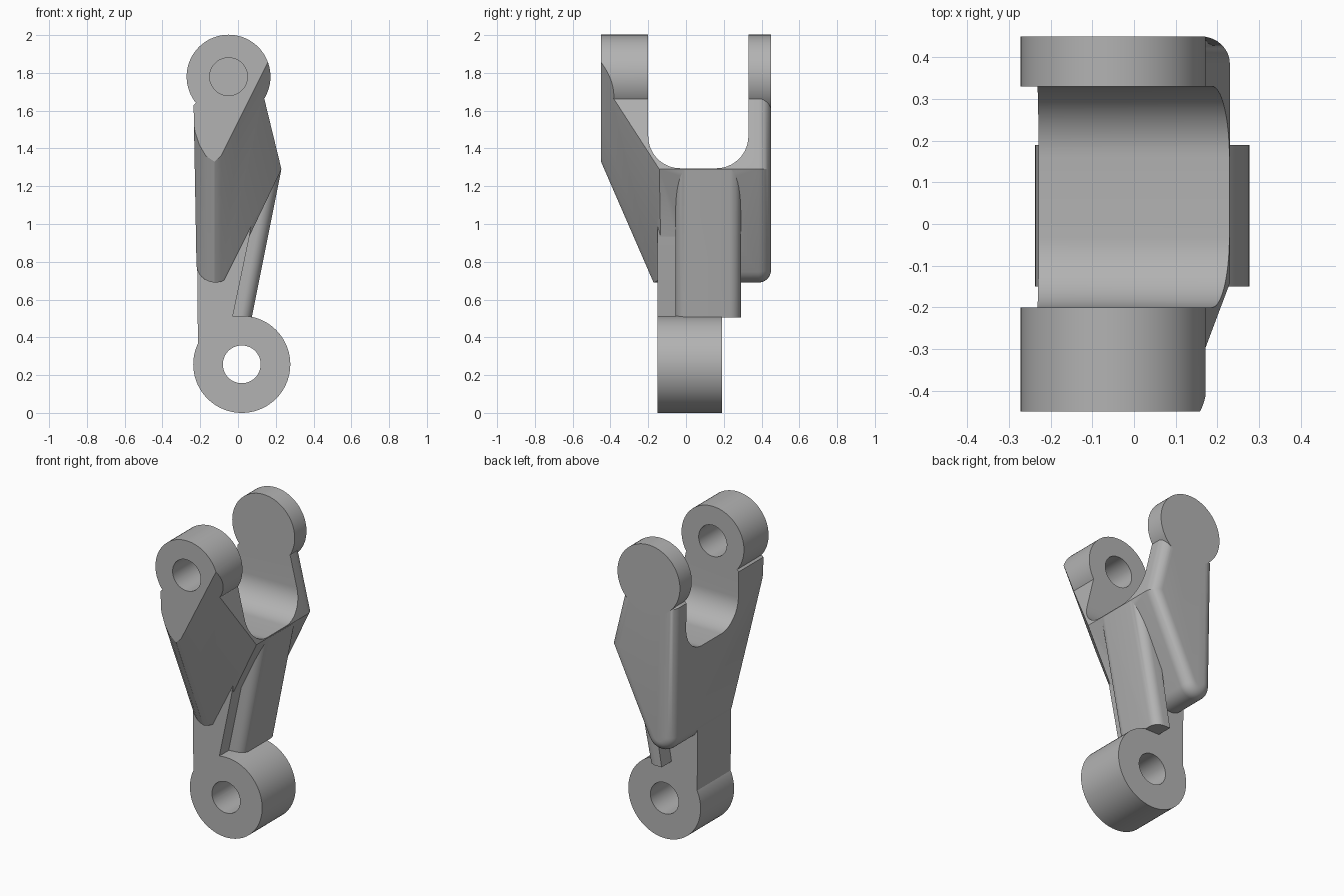
import bpy, bmesh
from math import sin, cos, pi, radians

old = bpy.data.objects.get("Cube")
if old:
    bpy.data.objects.remove(old)

steel = bpy.data.materials.new("plain grey")
steel.use_nodes = True
GREY = (0.45, 0.45, 0.45, 1)
steel.diffuse_color = GREY
steel.node_tree.nodes["Principled BSDF"].inputs["Base Color"].default_value = GREY


def arc(cx, cz, r, a0, a1, n=16):
    """Points along an arc, angles in degrees."""
    steps = [radians(a0 + (a1 - a0) * i / n) for i in range(n + 1)]
    return [(cx + r * cos(a), cz + r * sin(a)) for a in steps]


def finish(name, bm):
    bmesh.ops.recalc_face_normals(bm, faces=bm.faces)
    mesh = bpy.data.meshes.new(name)
    bm.to_mesh(mesh)
    bm.free()
    obj = bpy.data.objects.new(name, mesh)
    bpy.context.collection.objects.link(obj)
    mesh.materials.append(steel)
    return obj


def loft(name, rings, bevel=0, pick=None):
    """Skin equal rings of 3D points, cap the ends, round picked edges."""
    bm = bmesh.new()
    loops = [[bm.verts.new(p) for p in ring] for ring in rings]
    for a, b in zip(loops, loops[1:]):
        for i in range(len(a)):
            j = (i + 1) % len(a)
            bm.faces.new((a[i], a[j], b[j], b[i]))
    bm.faces.new(loops[0])
    bm.faces.new(loops[-1])
    bmesh.ops.recalc_face_normals(bm, faces=bm.faces)
    if bevel:
        edges = [e for e in bm.edges if pick(*(v.co for v in e.verts))]
        bmesh.ops.bevel(bm, geom=edges, offset=bevel, segments=8,
                        profile=0.5, affect='EDGES', clamp_overlap=True)
    return finish(name, bm)


def prism(name, pts, y0, y1, **kw):
    return loft(name, [[(x, y, z) for x, z in pts] for y in (y0, y1)], **kw)


def disc(name, cx, cz, r, y0, y1):
    return prism(name, arc(cx, cz, r, 0, 360, 72)[:-1], y0, y1)


def boolean(target, other, op):
    mod = target.modifiers.new("bool", 'BOOLEAN')
    mod.operation = op
    mod.solver = 'EXACT'
    mod.object = other
    bpy.context.view_layer.objects.active = target
    bpy.ops.object.modifier_apply(modifier=mod.name)
    bpy.data.objects.remove(other)


# Yoke body: kite outline with a rounded lower lobe and a rounded back rim
outline = ([(-0.1, 1.75), (-0.235, 1.63)]
           + arc(-0.12, 0.79, 0.1, 180, 334, 14)
           + [(0.23, 1.29), (0.14, 1.66), (0.05, 1.75)])
body = prism("fork_bracket", outline, -0.45, 0.45, bevel=0.07,
             pick=lambda a, b: min(a.y, b.y) > 0.44 and min(a.z, b.z) < 1.65)
boolean(body, disc("upper_eye", -0.05, 1.78, 0.222, -0.45, 0.45), 'UNION')

# Slanted front: keep only what lies inside a sheared trough
trough = [(-0.3, 0.4), (-0.24, 0.24), (-0.228, 0.16), (-0.205, 0.09),
          (-0.17, 0.03), (-0.125, 0), (-0.09, 0.03),
          (0.61, 1.43), (0.61, 3), (-0.3, 3)]
stations = [(-0.47, 1.376), (-0.1, 0.525), (0.5, 0.525)]
wedge = loft("front_slant", [[(x, y, z + s) for x, z in trough] for y, s in stations])
boolean(body, wedge, 'INTERSECT')

# U-shaped gap between the two ears
gap = ([(-0.2, 2.2)] + arc(-0.03, 1.465, 0.17, 180, 270)
       + arc(0.16, 1.465, 0.17, 270, 360) + [(0.33, 2.2)])
slot = loft("ear_gap", [[(x, y, z) for y, z in gap] for x in (-0.6, 0.6)])
boolean(body, slot, 'DIFFERENCE')
boolean(body, disc("upper_hole", -0.05, 1.78, 0.1, -0.6, 0), 'DIFFERENCE')

# Lower leg with its eye
leg = disc("lower_leg", 0.02, 0.257, 0.257, -0.15, 0.19)
shank = [(-0.21, 0.145), (0.02, 0.26), (-0.03, 0.5), (0.06, 0.93),
         (0.1, 1.2), (-0.22, 1.2)]
boolean(leg, prism("shank", shank, -0.15, 0.19), 'UNION')
boolean(leg, disc("lower_hole", 0.02, 0.257, 0.1, -0.4, 0.4), 'DIFFERENCE')

# Rounded stiffening rib running down the side of the leg
rib_pts = [(-0.03, 0.506), (0.073, 0.506), (0.229, 1.285), (0.1, 1.285)]
rib = prism("side_rib", rib_pts, -0.055, 0.29, bevel=0.06,
            pick=lambda a, b: a.y == b.y and abs(a.z - b.z) > 0.5
            and min(a.x, b.x) > 0)
boolean(leg, rib, 'UNION')
boolean(body, leg, 'UNION')

# Smooth curved faces, keep hard edges
bpy.ops.object.select_all(action='DESELECT')
body.select_set(True)
bpy.context.view_layer.objects.active = body
bpy.ops.object.shade_smooth_by_angle(angle=radians(25))
